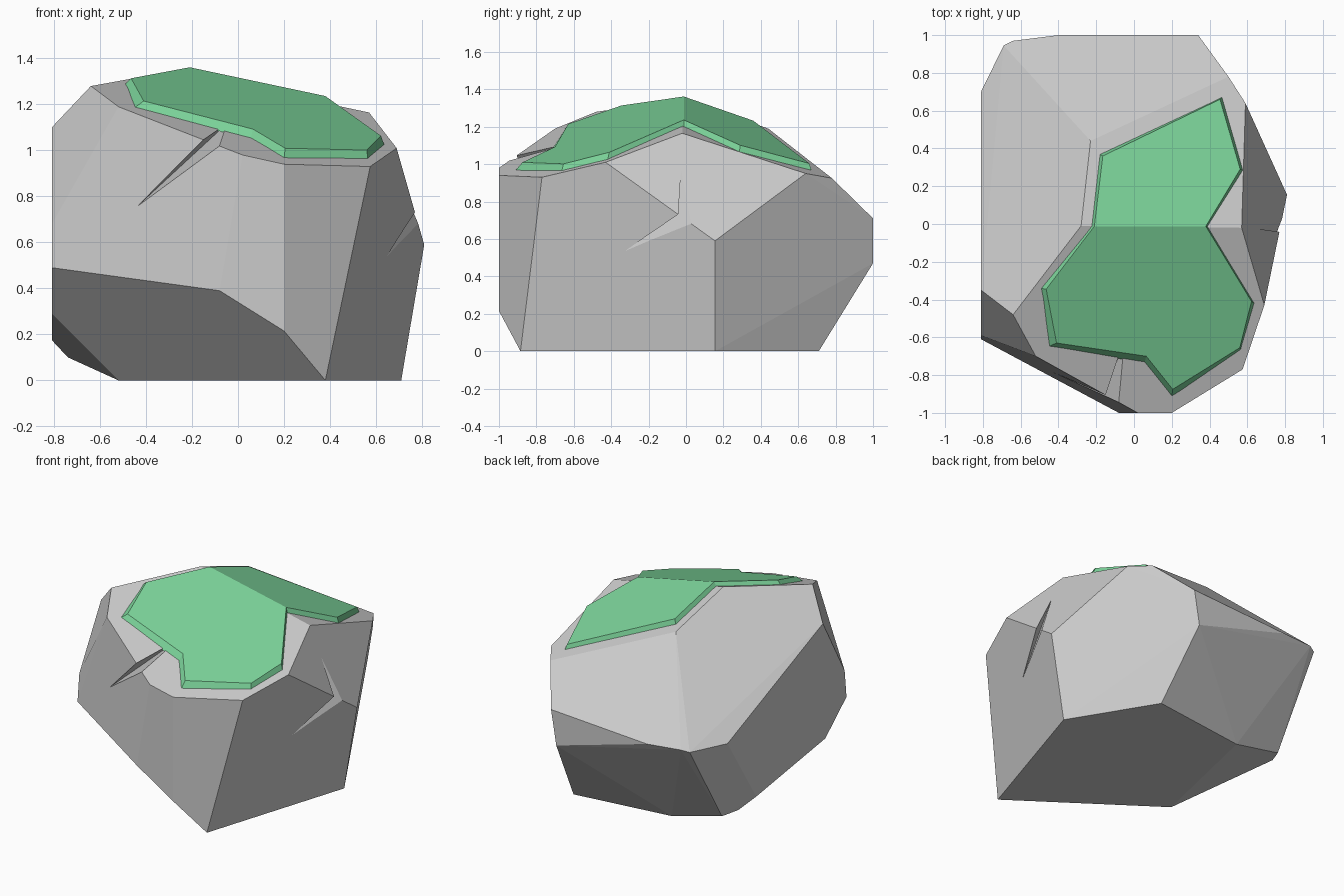
import bpy, bmesh, math
from mathutils import Vector

if "Cube" in bpy.data.objects:
    bpy.data.objects.remove(bpy.data.objects["Cube"])


def finish(bm, name):
    bmesh.ops.recalc_face_normals(bm, faces=bm.faces)
    mesh = bpy.data.meshes.new(name)
    bm.to_mesh(mesh)
    bm.free()
    obj = bpy.data.objects.new(name, mesh)
    bpy.context.collection.objects.link(obj)
    return obj


def hull(name, points, flat_angle=0):
    bm = bmesh.new()
    for p in points:
        bm.verts.new(p)
    res = bmesh.ops.convex_hull(bm, input=bm.verts)
    loose = [v for v in bm.verts if not v.link_faces]
    bmesh.ops.delete(bm, geom=loose, context='VERTS')
    if flat_angle:
        bmesh.ops.dissolve_limit(bm, angle_limit=math.radians(flat_angle),
                                 verts=bm.verts, edges=bm.edges)
    return finish(bm, name)


def surface_z(x, y):
    # two-sided roof slope on top of the boulder
    slope = 0.306 if y < -0.01 else -0.325
    return 1.345 - 0.212 * (x + 0.28) + slope * (y + 0.01)


# boulder: faceted convex stone given by its corners
corners = [
    # top ridge and shoulders
    (-0.28, -0.01, 1.345), (0.57, -0.02, 1.165), (-0.23, 0.44, 1.19),
    (0.50, 0.78, 0.925), (0.59, 0.64, 0.95), (0.69, -0.43, 1.01),
    (0.575, -0.77, 0.93), (0.20, -1.0, 0.94), (0.02, -1.0, 0.98),
    (-0.52, -0.70, 1.19), (-0.64, -0.48, 1.28), (-0.81, -0.35, 1.10),
    # waist
    (-0.81, -0.59, 0.68), (-0.81, -0.61, 0.49), (-0.08, -1.0, 0.39),
    (0.20, -1.0, 0.215), (0.81, 0.155, 0.59), (0.34, 1.0, 0.71),
    (0.30, 1.0, 0.47), (-0.40, 1.0, 0.667), (-0.64, 0.97, 0.678),
    (-0.69, 0.945, 0.665), (-0.81, 0.70, 0.665),
    # underside
    (-0.81, -0.377, 0.29), (-0.81, 0.384, 0.175), (-0.74, 0.48, 0.10),
    (-0.69, 0.59, 0.085), (-0.52, -0.255, 0), (-0.325, 0.62, 0),
    (0.37, 0.71, 0), (0.71, 0.155, 0), (0.38, -0.885, 0),
]
boulder = hull("boulder", corners, 2)

# cracks: thin wedges cut across an edge (two tips, two mouth points)
cracks = [
    ((-0.44, -0.78, 0.755), (-0.05, -0.60, 1.115),
     (-0.15, -0.905, 1.047), (-0.08, -0.944, 1.02)),
    ((0.645, -0.33, 0.53), (0.66, -0.02, 0.98),
     (0.77, -0.04, 0.733), (0.783, 0.025, 0.68)),
]
for tip_a, tip_b, *mouth in cracks:
    a, b = Vector(tip_a), Vector(tip_b)
    mid = (a + b) / 2
    outer = [mid + 1.6 * (Vector(m) - mid) for m in mouth]
    cutter = hull("crack_cutter", [a, b] + outer)
    cutter.hide_render = True
    mod = boulder.modifiers.new("crack", 'BOOLEAN')
    mod.operation = 'DIFFERENCE'
    mod.solver = 'EXACT'
    mod.object = cutter
    bpy.context.view_layer.objects.active = boulder
    bpy.ops.object.modifier_apply(modifier=mod.name)
    bpy.data.objects.remove(cutter)

# moss: thin bevelled plate folded over the ridge
base = [(-0.495, -0.34), (-0.455, -0.65), (0.055, -0.735), (0.20, -0.915),
        (0.565, -0.665), (0.637, -0.42), (0.39, -0.012), (0.577, 0.285),
        (0.467, 0.672), (-0.182, 0.37), (-0.225, -0.012)]
crown = [(-0.465, -0.345), (-0.41, -0.63), (0.065, -0.70), (0.205, -0.875),
         (0.56, -0.655), (0.622, -0.41), (0.38, -0.012), (0.562, 0.29),
         (0.455, 0.66), (-0.165, 0.36), (-0.21, -0.012)]
bm = bmesh.new()
low = [bm.verts.new((x, y, surface_z(x, y) - 0.004)) for x, y in base]
top = [bm.verts.new((x, y, surface_z(x, y) + 0.032)) for x, y in crown]
n = len(base)
for i in range(n):
    j = (i + 1) % n
    bm.faces.new((low[i], low[j], top[j], top[i]))
for ring in (top, low):
    bm.faces.new([ring[10]] + ring[:7])
    bm.faces.new(ring[6:])
moss = finish(bm, "moss")
green = bpy.data.materials.new("moss_green")
green.diffuse_color = (0.2, 0.65, 0.32, 1)
green.use_nodes = True
green.node_tree.nodes["Principled BSDF"].inputs["Base Color"].default_value = green.diffuse_color
moss.data.materials.append(green)
